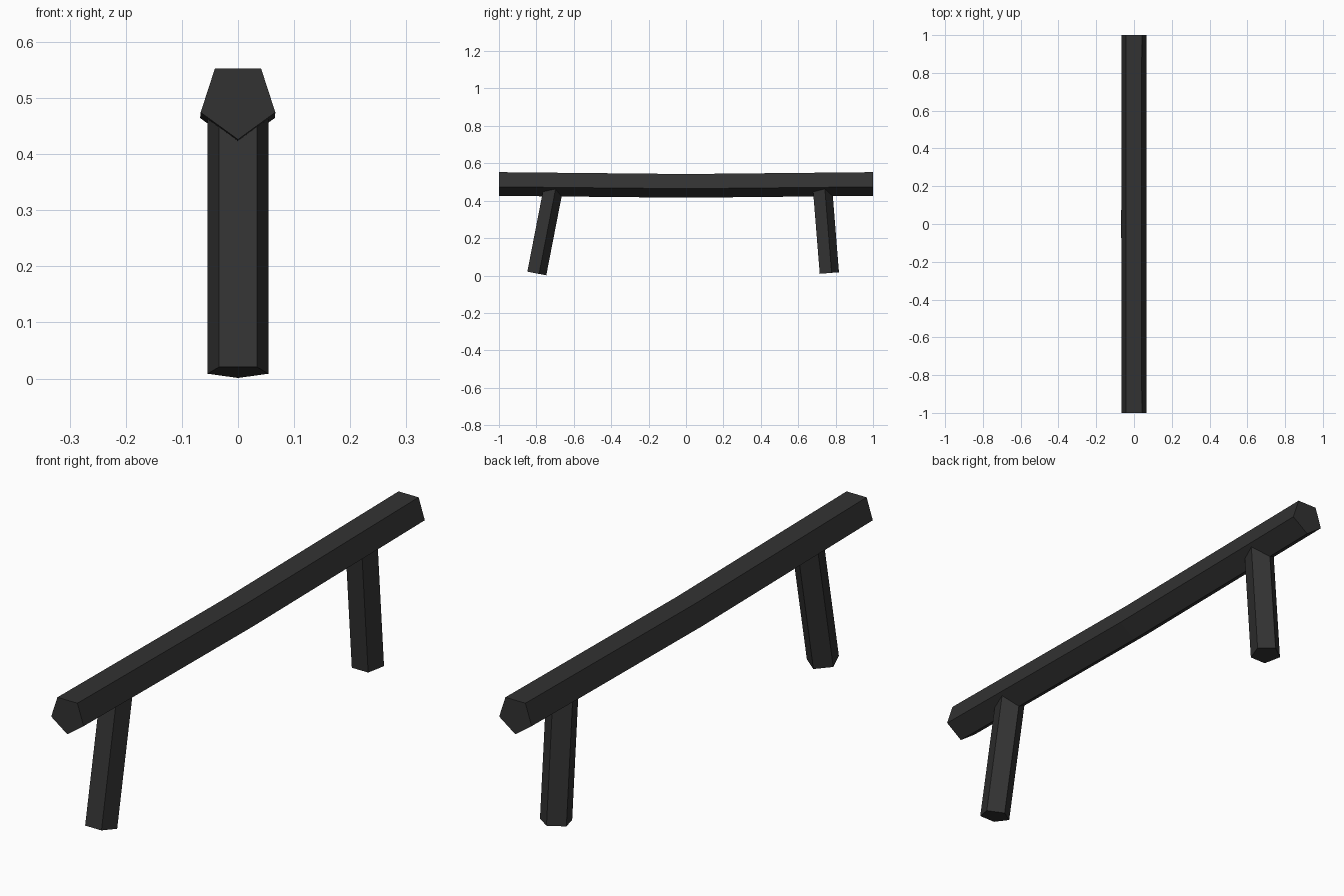
import bpy, bmesh, math
from mathutils import Vector

if "Cube" in bpy.data.objects:
    bpy.data.objects.remove(bpy.data.objects["Cube"])

mat = bpy.data.materials.new("charcoal")
mat.diffuse_color = (0.032, 0.032, 0.032, 1.0)
mat.use_nodes = True
mat.node_tree.nodes["Principled BSDF"].inputs["Base Color"].default_value = mat.diffuse_color


def pentagon_bar(name, stations, radius, side, up):
    """Five-sided bar swept through the stations; 'up' is the direction of the flat side."""
    bm = bmesh.new()
    rings = []
    for p in stations:
        ring = []
        for i in range(5):
            a = math.radians(36 + 72 * i)
            ring.append(bm.verts.new(Vector(p) + radius * (math.sin(a) * side + math.cos(a) * up)))
        rings.append(ring)
    for r0, r1 in zip(rings, rings[1:]):
        for i in range(5):
            j = (i + 1) % 5
            bm.faces.new((r0[i], r0[j], r1[j], r1[i]))
    bm.faces.new(rings[0])
    bm.faces.new(rings[-1])
    bmesh.ops.recalc_face_normals(bm, faces=bm.faces)
    mesh = bpy.data.meshes.new(name)
    bm.to_mesh(mesh)
    bm.free()
    mesh.materials.append(mat)
    ob = bpy.data.objects.new(name, mesh)
    bpy.context.collection.objects.link(ob)
    return ob


X = Vector((1, 0, 0))

# Top rail, sagging slightly in the middle
pentagon_bar("top_rail", [(0, -1, 0.496), (-0.001, 0, 0.486), (0, 1, 0.496)],
             0.07, X, Vector((0, 0, 1)))

# Leaning legs, flat side to the front, tops sunk into the rail
for name, y, z, lean in (("front_leg", -0.803, 0.012, 11.0), ("back_leg", 0.761, 0.013, -4.6)):
    a = math.radians(lean)
    axis = Vector((0, math.sin(a), math.cos(a)))
    flat = Vector((0, -math.cos(a), math.sin(a)))
    foot = Vector((0, y, z))
    pentagon_bar(name, [foot, foot + axis * 0.475], 0.057, X, flat)
